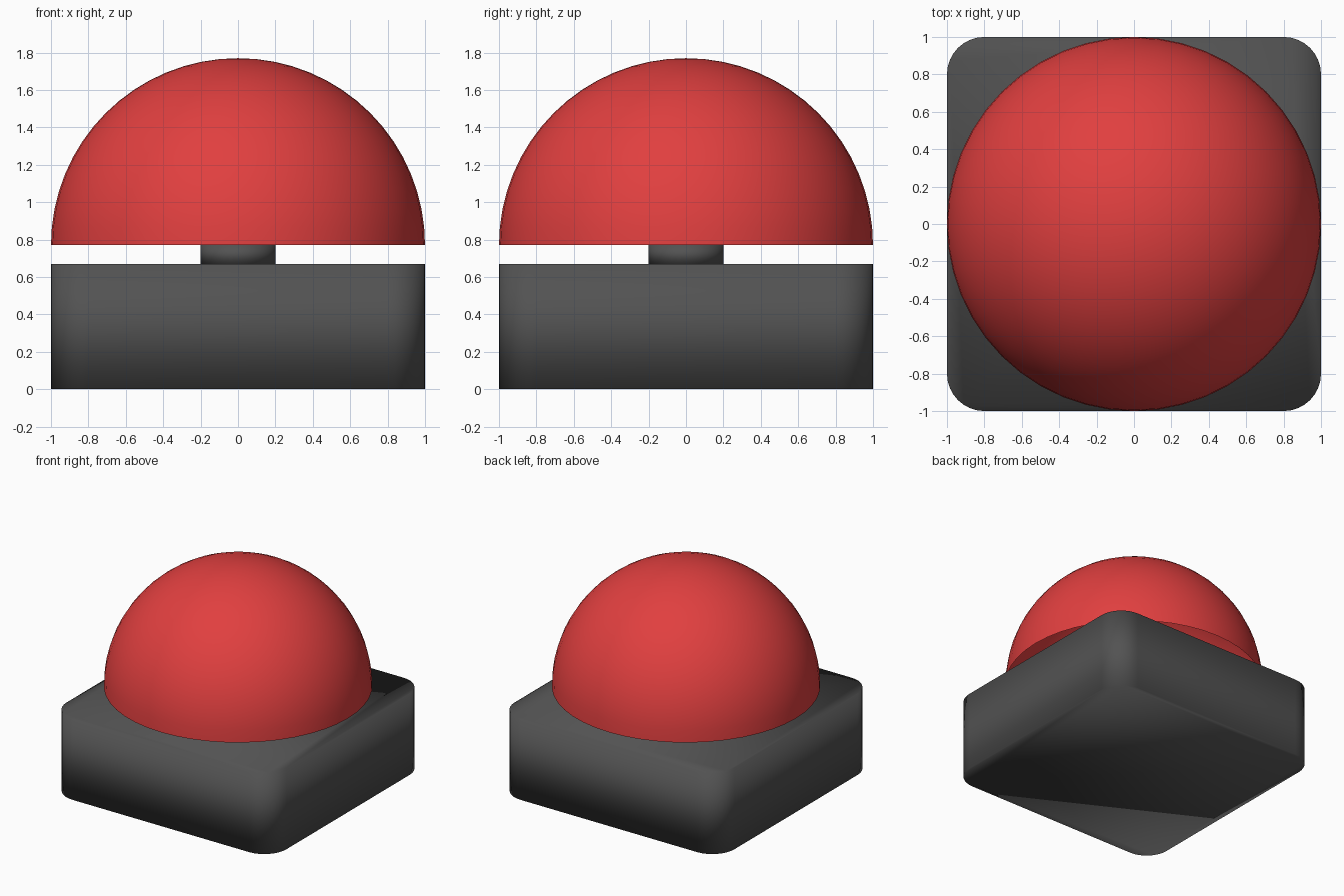
import bpy, bmesh
from math import cos, sin, pi

if "Cube" in bpy.data.objects:
    bpy.data.objects.remove(bpy.data.objects["Cube"])


def material(name, color):
    m = bpy.data.materials.new(name)
    m.diffuse_color = (*color, 1)
    m.use_nodes = True
    m.node_tree.nodes["Principled BSDF"].inputs["Base Color"].default_value = m.diffuse_color
    return m


def add_object(name, bm, mat):
    bmesh.ops.recalc_face_normals(bm, faces=bm.faces[:])
    for f in bm.faces:
        f.smooth = True
    mesh = bpy.data.meshes.new(name)
    bm.to_mesh(mesh)
    bm.free()
    mesh.materials.append(mat)
    ob = bpy.data.objects.new(name, mesh)
    bpy.context.collection.objects.link(ob)
    return ob


def prism(name, outline, z0, z1, mat):
    bm = bmesh.new()
    face = bm.faces.new([bm.verts.new((x, y, z0)) for x, y in outline])
    new = bmesh.ops.extrude_face_region(bm, geom=[face], use_keep_orig=True)["geom"]
    for v in new:
        if isinstance(v, bmesh.types.BMVert):
            v.co.z = z1
    return add_object(name, bm, mat)


dark = material("dark_grey", (0.085, 0.085, 0.085))
red = material("red", (0.75, 0.05, 0.05))

# Base: square block with rounded vertical corners
R, N = 0.2, 8
corners = [(1, 1), (-1, 1), (-1, -1), (1, -1)]
outline = [(sx * (1 - R) + R * cos((q + i / N) * pi / 2),
            sy * (1 - R) + R * sin((q + i / N) * pi / 2))
           for q, (sx, sy) in enumerate(corners) for i in range(N + 1)]
prism("base", outline, 0, 0.67, dark)

# Stem between base and dome
circle = [(0.2 * cos(2 * pi * i / 32), 0.2 * sin(2 * pi * i / 32)) for i in range(32)]
prism("stem", circle, 0.67, 0.77, dark)

# Dome: upper half of a sphere, open underneath
bm = bmesh.new()
bmesh.ops.create_uvsphere(bm, u_segments=48, v_segments=32, radius=1)
bmesh.ops.delete(bm, geom=[v for v in bm.verts if v.co.z < -0.001], context='VERTS')
dome = add_object("button_dome", bm, red)
dome.location.z = 0.77
